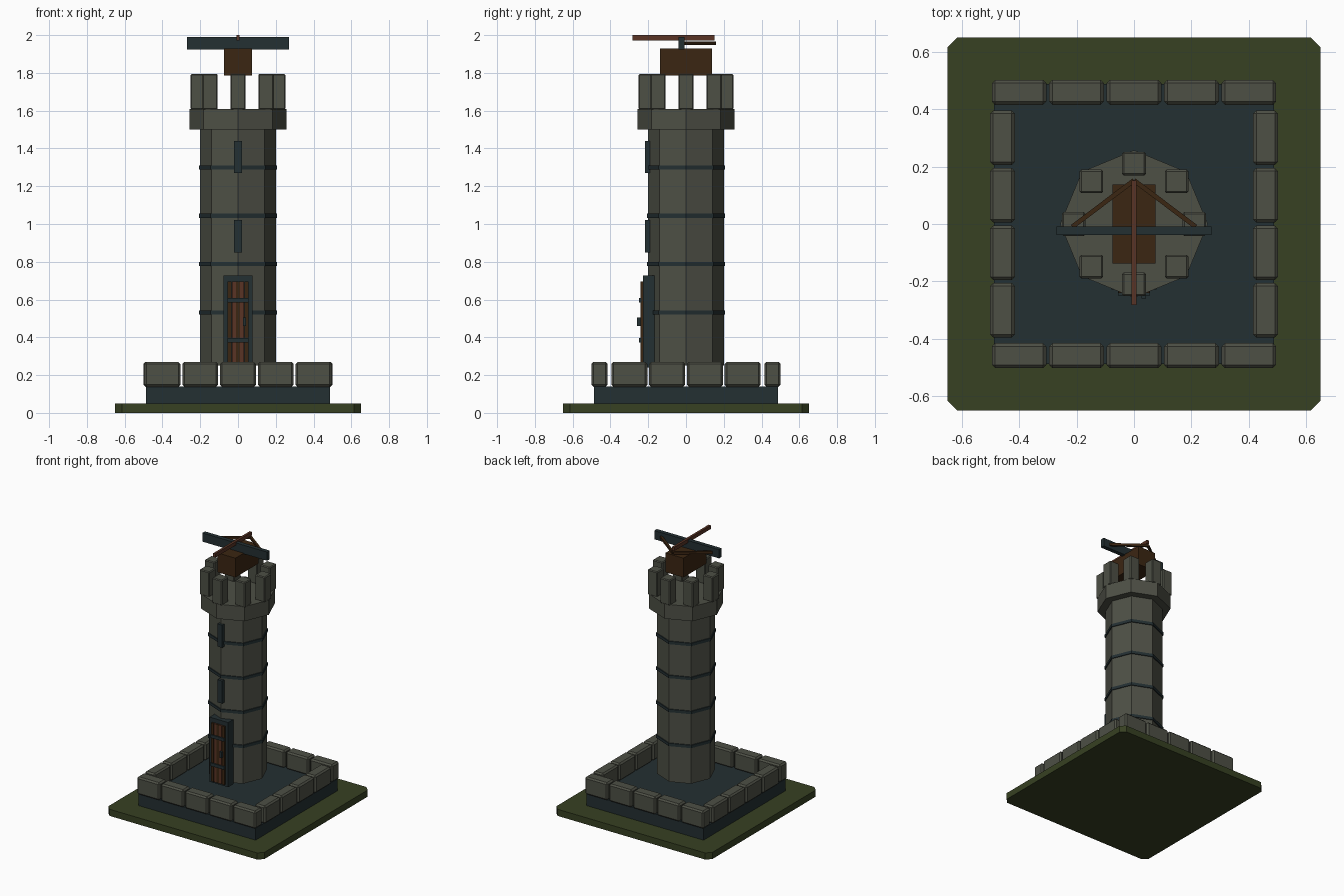
import bpy, bmesh, math
from mathutils import Vector, Matrix

if "Cube" in bpy.data.objects:
    bpy.data.objects.remove(bpy.data.objects["Cube"])


def mat(name, c):
    m = bpy.data.materials.new(name)
    m.diffuse_color = (*c, 1)
    m.use_nodes = True
    m.node_tree.nodes["Principled BSDF"].inputs["Base Color"].default_value = m.diffuse_color
    return m


STONE = mat("grey_stone", (0.075, 0.079, 0.060))
SLATE = mat("dark_slate", (0.017, 0.029, 0.032))
GRASS = mat("grass_green", (0.038, 0.052, 0.016))
WOOD = mat("dark_wood", (0.044, 0.019, 0.006))
RED = mat("red_wood", (0.100, 0.034, 0.018))


def finish(bm, name, m):
    bmesh.ops.recalc_face_normals(bm, faces=bm.faces[:])
    me = bpy.data.meshes.new(name)
    bm.to_mesh(me)
    bm.free()
    me.materials.append(m)
    ob = bpy.data.objects.new(name, me)
    bpy.context.collection.objects.link(ob)
    return ob


def box(name, x, y, z, m, bevel=0.0, vertical_only=False):
    """Box from (min, max) ranges, with optional chamfer."""
    bm = bmesh.new()
    bmesh.ops.create_cube(bm, size=1)
    for v in bm.verts:
        v.co = Vector([r[0] if c < 0 else r[1] for c, r in zip(v.co, (x, y, z))])
    if bevel:
        edges = [e for e in bm.edges if not vertical_only
                 or abs(e.verts[0].co.z - e.verts[1].co.z) > 1e-4]
        bmesh.ops.bevel(bm, geom=edges, offset=bevel, segments=1, affect='EDGES')
    return finish(bm, name, m)


def octagon(name, r, z0, z1, m):
    """Eight-sided prism with corners on the axes."""
    bm = bmesh.new()
    bmesh.ops.create_cone(bm, cap_ends=True, segments=8, radius1=r, radius2=r,
                          depth=z1 - z0, matrix=Matrix.Translation((0, 0, (z0 + z1) / 2)))
    return finish(bm, name, m)


def beam(name, a, b, w, h, m):
    """Straight beam between two points."""
    a, b = Vector(a), Vector(b)
    d = b - a
    bm = bmesh.new()
    bmesh.ops.create_cube(bm, size=1)
    bmesh.ops.scale(bm, vec=(d.length, w, h), verts=bm.verts)
    rot = d.to_track_quat('X', 'Z').to_matrix().to_4x4()
    bmesh.ops.transform(bm, matrix=Matrix.Translation((a + b) / 2) @ rot, verts=bm.verts)
    return finish(bm, name, m)


def span(c, half):
    return (c - half, c + half)


# ground and plinth
box("grass_base", (-.65, .65), (-.65, .65), (0, .05), GRASS, .035, True)
box("plinth", (-.488, .488), (-.488, .488), (.05, .14), SLATE)

# low wall of separate stone blocks
for s in (-1, 1):
    for i in range(5):
        box("wall_block", span((i - 2) * .2, .095), span(s * .458, .043),
            (.138, .27), STONE, .011)
    for i in range(4):
        box("wall_block_side", span(s * .458, .043), span((i - 1.5) * .2, .095),
            (.138, .27), STONE, .011)

# tower shaft, bands and crown
octagon("tower_shaft", .2, .25, 1.51, STONE)
for i in range(4):
    z = .532 + i * .256
    octagon("tower_band", .207, z - .011, z + .011, SLATE)
octagon("tower_crown", .257, 1.5, 1.61, STONE)
for i in range(8):
    a = i * math.pi / 4
    box("merlon", span(.21 * math.cos(a), .041), span(.21 * math.sin(a), .041),
        (1.605, 1.795), STONE, .006)

# arrow slits
for z in (.935, 1.355):
    box("arrow_slit", (-.02, .02), (-.217, -.185), (z - .085, z + .085), SLATE)

# door: frame, planks, straps, handle
box("door_frame", (-.078, .078), (-.228, -.165), (.24, .727), SLATE)
for i in range(5):
    x = (i - 2) * .022
    box("door_plank", span(x, .0105), (-.241, -.22), (.255, .695),
        WOOD if i % 2 == 0 else RED)
for z in (.385, .597):
    box("door_strap", (-.056, .056), (-.249, -.235), (z - .012, z + .012), SLATE)
box("door_handle", (.026, .042), (-.259, -.238), (.46, .505), SLATE)

# rooftop crossbow
box("crossbow_mount", (-.075, .075), (-.138, .138), (1.785, 1.93), WOOD)
box("crossbow_bow", (-.27, .27), (-.039, -.008), (1.925, 1.99), SLATE)
box("crossbow_stock", (-.009, .009), (-.282, .152), (1.972, 2.0), RED)
for s in (-1, 1):
    beam("crossbow_string", (s * .215, -.01, 1.956), (0, .152, 1.956), .016, .018, WOOD)
